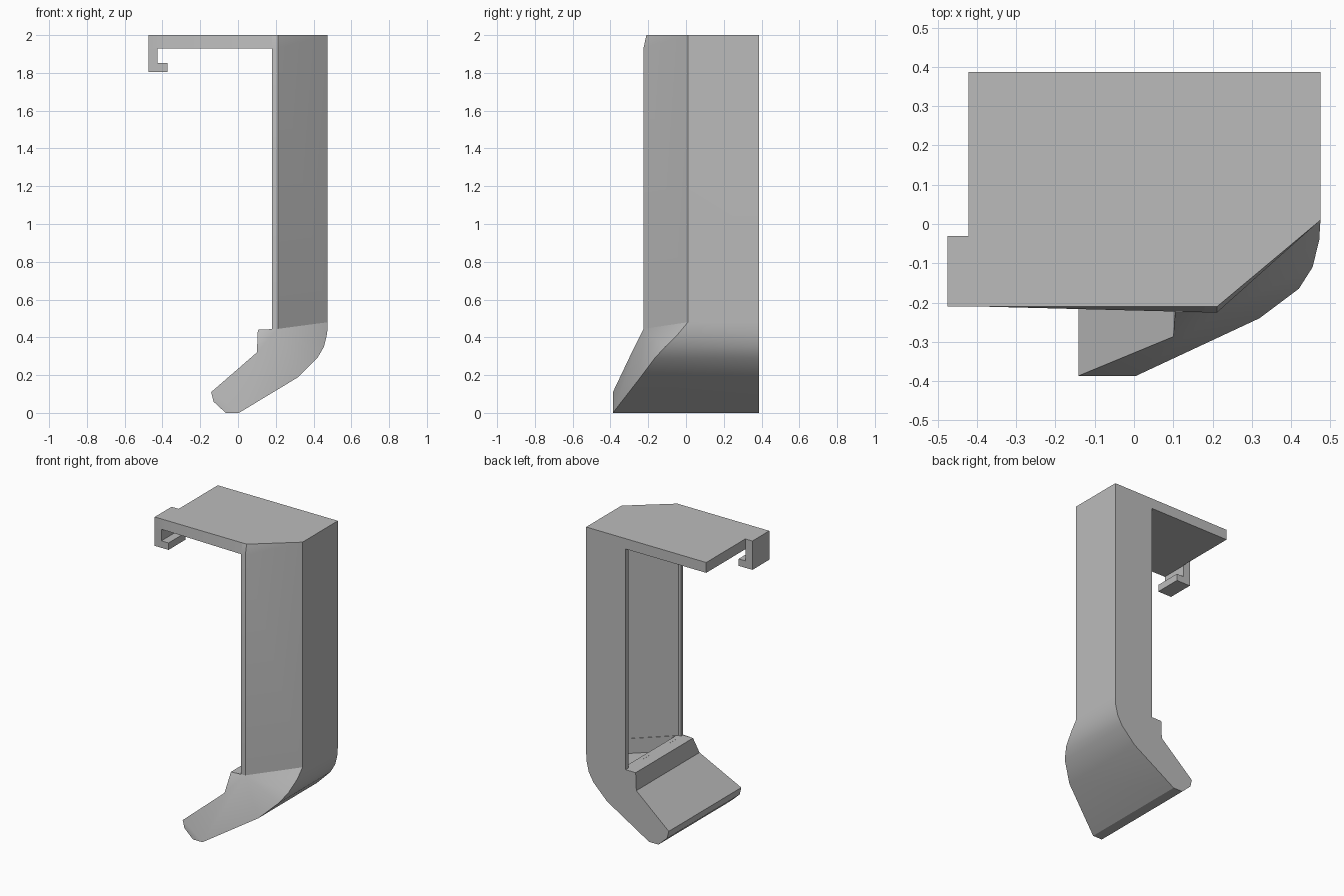
import bpy
import bmesh

cube = bpy.data.objects.get("Cube")
if cube:
    bpy.data.objects.remove(cube, do_unlink=True)

gray = bpy.data.materials.new("plain_gray")
gray.use_nodes = True
color = (0.5, 0.5, 0.5, 1)
gray.diffuse_color = color
gray.node_tree.nodes["Principled BSDF"].inputs["Base Color"].default_value = color


def finish(bm, name):
    """Turn a bmesh into a named gray object."""
    bmesh.ops.recalc_face_normals(bm, faces=bm.faces)
    mesh = bpy.data.meshes.new(name)
    bm.to_mesh(mesh)
    bm.free()
    mesh.materials.append(gray)
    obj = bpy.data.objects.new(name, mesh)
    bpy.context.collection.objects.link(obj)
    return obj


def loft(name, start, end):
    """Closed solid between two outlines with equal point counts."""
    bm = bmesh.new()
    a = [bm.verts.new(p) for p in start]
    b = [bm.verts.new(p) for p in end]
    bm.faces.new(a)
    bm.faces.new(b)
    for i in range(len(a)):
        j = (i + 1) % len(a)
        bm.faces.new((a[i], a[j], b[j], b[i]))
    return finish(bm, name)


def prism(name, outline, low, high):
    return loft(name, [(x, y, low) for x, y in outline],
                [(x, y, high) for x, y in outline])


BACK = 0.387
FRONT = -0.225

# Column and scoop: side profile (x, z) with the depth of the front edge
profile = [
    (0.475, 2, 0.01), (0.475, 0.48, 0.01), (0.472, 0.42, -0.04),
    (0.455, 0.35, -0.11), (0.42, 0.29, -0.165), (0.32, 0.19, -0.24),
    (0.005, 0, -0.387), (-0.065, 0, -0.387), (-0.13, 0.06, -0.387),
    (-0.142, 0.11, -0.387), (0.1, 0.32, -0.287), (0.105, 0.44, FRONT),
    (0.18, 0.44, FRONT), (0.18, 1.93, FRONT), (0.18, 2, -0.21),
]
bm = bmesh.new()
f = [bm.verts.new((x, y, z)) for x, z, y in profile]
b = [bm.verts.new((x, BACK, z)) for x, z, y in profile]
for i in range(len(f)):
    j = (i + 1) % len(f)
    bm.faces.new((f[i], f[j], b[j], b[i]))
bm.faces.new(b)

# Front of the column: narrow strip and angled corner face
knee = bm.verts.new((0.212, FRONT, 0.445))
upper = bm.verts.new((0.212, FRONT, 1.93))
crown = bm.verts.new((0.212, -0.21, 2))
bm.faces.new((knee, f[12], f[13], upper))
bm.faces.new((upper, f[13], f[14], crown))
bm.faces.new((f[0], f[1], upper))
bm.faces.new((f[1], knee, upper))
bm.faces.new((f[0], upper, crown))

# Front of the scoop: faces fanning out from the knee
for i in (1, 2, 3, 4, 5, 10, 11):
    bm.faces.new((knee, f[i], f[i + 1]))
bm.faces.new((knee, f[6], f[10]))
bm.faces.new((f[10], f[6], f[9]))
bm.faces.new((f[6], f[7], f[8], f[9]))
# Close the top behind the crown
bm.faces.new((f[0], crown, f[14]))
column = finish(bm, "column_and_scoop")

# Hollow inside the column, open to the plate side, with a pocket behind the ledge
hollow = prism("column_hollow_cutter",
               [(0.15, 0.355), (0.445, 0.355), (0.445, 0.025),
                (0.2, -0.205), (0.15, -0.205)], 0.4402, 1.93)
pocket = prism("pocket_cutter",
               [(0.21, 0.353), (0.43, 0.353), (0.43, 0.015), (0.21, -0.19)],
               0.34, 0.6)
for cutter in (hollow, pocket):
    cut = column.modifiers.new(cutter.name, "BOOLEAN")
    cut.operation = "DIFFERENCE"
    cut.solver = "EXACT"
    cut.object = cutter

bpy.context.view_layer.update()
graph = bpy.context.evaluated_depsgraph_get()
carved = bpy.data.meshes.new_from_object(column.evaluated_get(graph))
column.modifiers.clear()
column.data = carved
for cutter in (hollow, pocket):
    bpy.data.objects.remove(cutter, do_unlink=True)

# Top plate, its front face leaning slightly forward near the column
outline = [(-0.422, BACK), (0.18, BACK), (0.18, -0.21), (-0.4, -0.21),
           (-0.475, -0.21), (-0.475, -0.03), (-0.422, -0.03)]
lower = [(x, FRONT if (x, y) == (0.18, -0.21) else y, 1.93) for x, y in outline]
plate = loft("top_plate", lower, [(x, y, 2) for x, y in outline])

# Hook under the free end of the plate
hook_profile = [(-0.475, 1.93), (-0.475, 1.805), (-0.372, 1.805),
                (-0.372, 1.852), (-0.425, 1.852), (-0.425, 1.93)]
hook = loft("hook", [(x, -0.21, z) for x, z in hook_profile],
            [(x, -0.03, z) for x, z in hook_profile])

# Smooth the bend while keeping real corners sharp
for obj in (column, plate, hook):
    bpy.ops.object.select_all(action="DESELECT")
    obj.select_set(True)
    bpy.context.view_layer.objects.active = obj
    bpy.ops.object.shade_smooth_by_angle()
